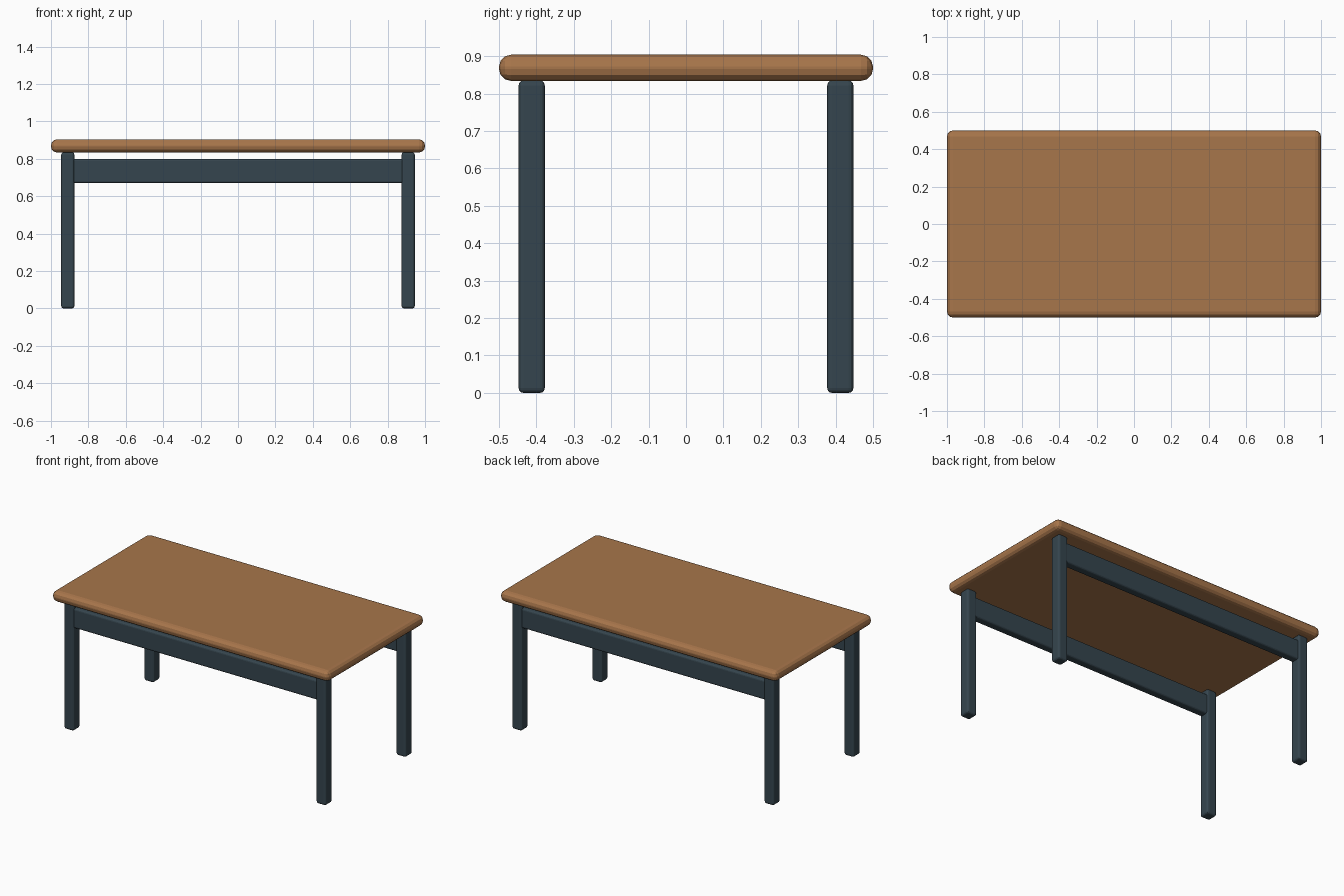
import bpy
import bmesh

if "Cube" in bpy.data.objects:
    bpy.data.objects.remove(bpy.data.objects["Cube"])


def material(name, color):
    m = bpy.data.materials.new(name)
    m.diffuse_color = (*color, 1.0)
    m.use_nodes = True
    m.node_tree.nodes["Principled BSDF"].inputs["Base Color"].default_value = m.diffuse_color
    return m


wood = material("warm_wood", (0.39, 0.18, 0.07))
paint = material("dark_slate_paint", (0.036, 0.06, 0.077))


def rounded_box(name, center, size, radius, segments, mat):
    """Box with bevelled edges, coordinates baked in world space."""
    bm = bmesh.new()
    bmesh.ops.create_cube(bm, size=1.0)
    bmesh.ops.scale(bm, vec=size, verts=bm.verts)
    bmesh.ops.bevel(bm, geom=bm.edges[:], offset=radius, segments=segments,
                    profile=0.5, affect='EDGES')
    mesh = bpy.data.meshes.new(name)
    bm.to_mesh(mesh)
    bm.free()
    mesh.materials.append(mat)
    obj = bpy.data.objects.new(name, mesh)
    obj.location = center
    bpy.context.collection.objects.link(obj)
    return obj


# Tabletop with a soft rounded edge
rounded_box("tabletop", (0, 0, 0.869), (2.0, 1.0, 0.07), 0.032, 3, wood)

# Legs and the long rail between each pair
LEG_X, LEG_Y, LEG_W, LEG_H = 0.91, 0.4125, 0.07, 0.835
for row, sy in (("front", -1), ("back", 1)):
    for side, sx in (("left", -1), ("right", 1)):
        rounded_box(f"{row}_{side}_leg", (sx * LEG_X, sy * LEG_Y, LEG_H / 2),
                    (LEG_W, LEG_W, LEG_H), 0.013, 3, paint)
    rounded_box(f"{row}_rail", (0, sy * LEG_Y, 0.735),
                (1.78, 0.055, 0.13), 0.012, 3, paint)
